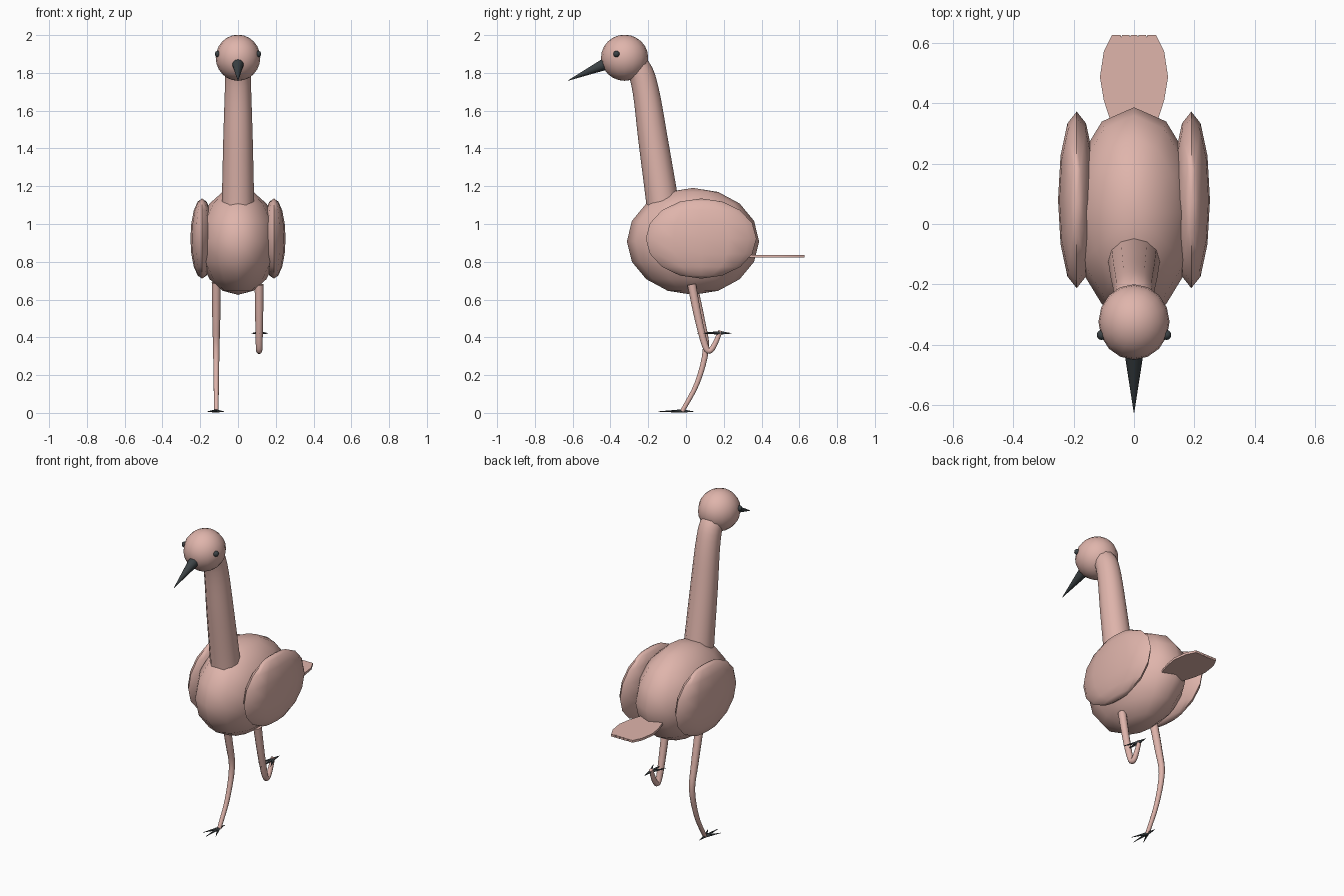
import bpy, bmesh, math
from mathutils import Vector, Matrix

cube = bpy.data.objects.get("Cube")
if cube:
    bpy.data.objects.remove(cube, do_unlink=True)


def make_material(name, colour):
    mat = bpy.data.materials.new(name)
    mat.use_nodes = True
    mat.diffuse_color = (*colour, 1)
    mat.node_tree.nodes["Principled BSDF"].inputs["Base Color"].default_value = (*colour, 1)
    return mat


pink = make_material("dusty pink", (0.74, 0.46, 0.41))
dark = make_material("dark slate", (0.045, 0.055, 0.06))


def finish(name, bm, mat, smooth_angle=50):
    bmesh.ops.recalc_face_normals(bm, faces=bm.faces[:])
    mesh = bpy.data.meshes.new(name)
    bm.to_mesh(mesh)
    bm.free()
    mesh.materials.append(mat)
    obj = bpy.data.objects.new(name, mesh)
    bpy.context.collection.objects.link(obj)
    bpy.ops.object.select_all(action="DESELECT")
    obj.select_set(True)
    bpy.context.view_layer.objects.active = obj
    bpy.ops.object.shade_smooth_by_angle(angle=math.radians(smooth_angle))
    return obj


def ellipsoid(name, centre, radii, mat, segments=12, rings=8):
    bm = bmesh.new()
    bmesh.ops.create_uvsphere(
        bm, u_segments=segments, v_segments=rings, radius=1,
        matrix=Matrix.Translation(centre) @ Matrix.Diagonal((*radii, 1)))
    return finish(name, bm, mat)


def add_cone(bm, base, tip, radius, segments=8):
    base, tip = Vector(base), Vector(tip)
    axis = tip - base
    turn = axis.to_track_quat("Z", "Y").to_matrix().to_4x4()
    bmesh.ops.create_cone(
        bm, cap_ends=True, segments=segments, radius1=radius, radius2=0.001,
        depth=axis.length, matrix=Matrix.Translation((base + tip) / 2) @ turn)


def smooth_path(points, steps=4):
    """Catmull-Rom curve through (y, z, radius) points."""
    p = [Vector(v) for v in points]
    p = [2 * p[0] - p[1]] + p + [2 * p[-1] - p[-2]]
    out = []
    for a, b, c, d in zip(p, p[1:], p[2:], p[3:]):
        for i in range(steps):
            t = i / steps
            out.append(0.5 * (2 * b + (c - a) * t + (2 * a - 5 * b + 4 * c - d) * t ** 2
                              + (3 * b - a - 3 * c + d) * t ** 3))
    return out + [p[-2]]


def tube(name, x, points, mat, sides=10):
    path = smooth_path(points)
    bm = bmesh.new()
    rings = []
    for i, (y, z, r) in enumerate(path):
        before, after = path[max(i - 1, 0)], path[min(i + 1, len(path) - 1)]
        ty, tz = (after - before).xy.normalized()
        ring = []
        for k in range(sides):
            a = math.tau * k / sides
            s = r * math.sin(a)
            ring.append(bm.verts.new((x + r * math.cos(a), y - tz * s, z + ty * s)))
        rings.append(ring)
    for lower, upper in zip(rings, rings[1:]):
        for k in range(sides):
            n = (k + 1) % sides
            bm.faces.new((lower[k], lower[n], upper[n], upper[k]))
    bm.faces.new(rings[0])
    bm.faces.new(rings[-1])
    return finish(name, bm, mat)


def foot(name, x, y, z):
    # three toes fanned forward and one short toe behind
    bm = bmesh.new()
    for angle, length in ((0, 0.125), (-26, 0.1), (26, 0.1), (180, 0.06)):
        a = math.radians(angle)
        add_cone(bm, (x, y, z),
                 (x + length * math.sin(a), y - length * math.cos(a), z - 0.003), 0.009)
    return finish(name, bm, dark)


# Body, wings and head
ellipsoid("body", (0, 0.037, 0.908), (0.213, 0.35, 0.283), pink)
for side, label in ((1, "left"), (-1, "right")):
    ellipsoid(f"{label}_wing", (side * 0.19, 0.08, 0.923), (0.062, 0.293, 0.212), pink)
    ellipsoid(f"{label}_eye", (side * 0.107, -0.368, 1.9), (0.017,) * 3, dark, 10, 8)
ellipsoid("head", (0, -0.325, 1.88), (0.118, 0.125, 0.122), pink, 16, 12)

# Neck bending forward into the head
tube("neck", 0, [(-0.11, 1.0, 0.09), (-0.13, 1.15, 0.085), (-0.175, 1.45, 0.078),
                 (-0.212, 1.7, 0.07), (-0.25, 1.82, 0.066), (-0.32, 1.87, 0.06)], pink, 12)

# Beak
bm = bmesh.new()
add_cone(bm, (0, -0.425, 1.848), (0, -0.625, 1.759), 0.032, 12)
finish("beak", bm, dark)

# Flat tail fan with a notched trailing edge
right_edge = [(0.07, 0.32), (0.083, 0.357), (0.1, 0.41), (0.113, 0.487), (0.1, 0.573),
              (0.073, 0.627), (0.045, 0.627), (0.042, 0.62), (0.039, 0.627),
              (0.016, 0.627), (0.013, 0.62), (0.01, 0.627)]
outline = right_edge + [(-x, y) for x, y in reversed(right_edge)]
bm = bmesh.new()
base = bm.faces.new([bm.verts.new((x, y, 0.822)) for x, y in outline])
top = bmesh.ops.extrude_face_region(bm, geom=[base])["geom"]
bmesh.ops.translate(bm, vec=(0, 0, 0.014),
                    verts=[v for v in top if isinstance(v, bmesh.types.BMVert)])
finish("tail", bm, pink, 30)

# Standing leg and raised, folded leg
tube("standing_leg", -0.115, [(0.035, 0.69, 0.024), (0.08, 0.49, 0.021), (0.105, 0.34, 0.017),
                              (0.06, 0.16, 0.014), (-0.02, 0.008, 0.012)], pink)
tube("raised_leg", 0.112, [(0.03, 0.68, 0.024), (0.065, 0.5, 0.021), (0.1, 0.36, 0.018),
                           (0.122, 0.328, 0.016), (0.148, 0.355, 0.015),
                           (0.183, 0.435, 0.012)], pink)
foot("standing_foot", -0.118, -0.02, 0.01)
foot("raised_foot", 0.115, 0.182, 0.424)
